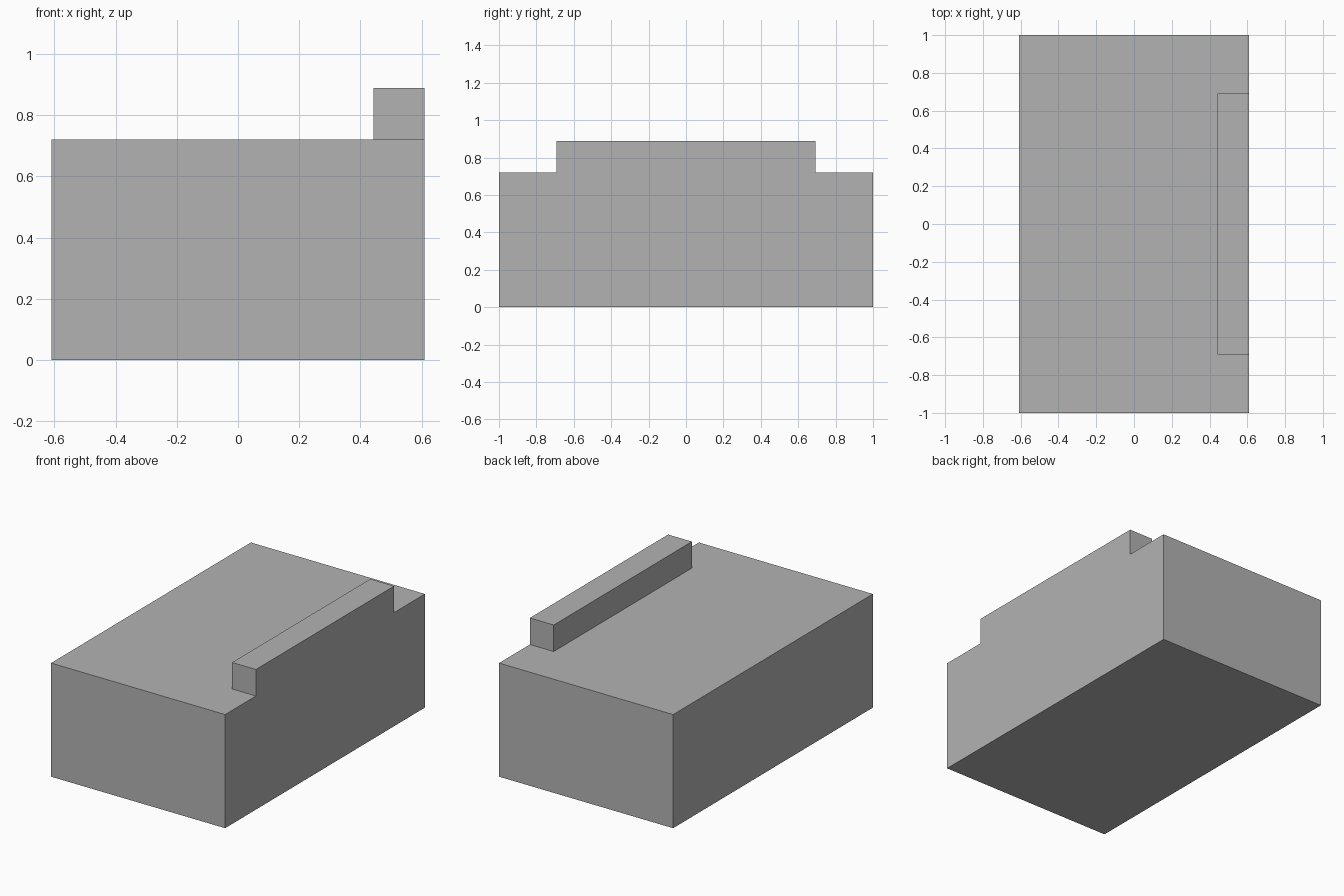
import bpy
import bmesh
from mathutils import Vector

default_cube = bpy.data.objects.get("Cube")
if default_cube:
    bpy.data.objects.remove(default_cube, do_unlink=True)

# Single plain grey material
grey = bpy.data.materials.new("plain_grey")
grey.use_nodes = True
colour = (0.45, 0.45, 0.45, 1)
grey.diffuse_color = colour
grey.node_tree.nodes["Principled BSDF"].inputs["Base Color"].default_value = colour


def box(name, low, high):
    """Axis-aligned box between two opposite corners."""
    low, high = Vector(low), Vector(high)
    bm = bmesh.new()
    bmesh.ops.create_cube(bm, size=1)
    bmesh.ops.scale(bm, vec=high - low, verts=bm.verts)
    bmesh.ops.translate(bm, vec=(low + high) / 2, verts=bm.verts)
    mesh = bpy.data.meshes.new(name)
    bm.to_mesh(mesh)
    bm.free()
    mesh.materials.append(grey)
    obj = bpy.data.objects.new(name, mesh)
    bpy.context.collection.objects.link(obj)
    return obj


half_width = 0.61
body_top = 0.72

# Main block
box("body", (-half_width, -1, 0), (half_width, 1, body_top))

# Raised rail, flush with the +x side
box("side_rail", (0.443, -0.692, body_top), (half_width, 0.692, 0.888))
